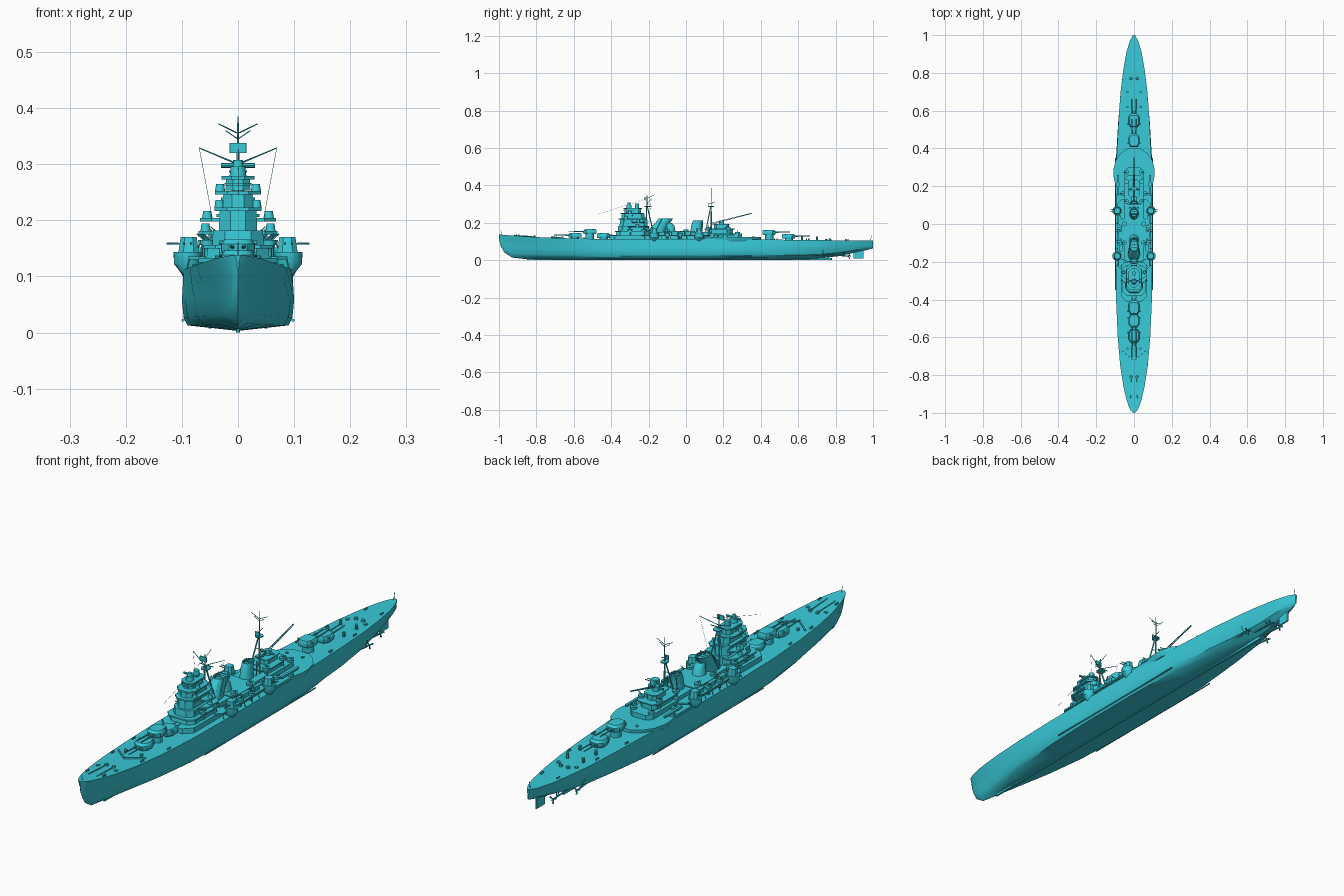
import bpy, bmesh, math
from mathutils import Vector

parts = {}


def loft(name, rings, mirror=False):
    """Skin a list of closed rings, cap both ends, collect under a part name."""
    bm = parts.setdefault(name, bmesh.new())
    for s in ((1, -1) if mirror else (1,)):
        vs = [[bm.verts.new((p[0] * s, p[1], p[2])) for p in r] for r in rings]
        n = len(vs[0])
        for a, b in zip(vs, vs[1:]):
            for i in range(n):
                bm.faces.new((a[i], a[(i + 1) % n], b[(i + 1) % n], b[i]))
        bm.faces.new(vs[0][::-1])
        bm.faces.new(vs[-1])


def oct_ring(cx, cy, hx, hy, c, z):
    q = [(hx, hy - c), (hx - c, hy), (c - hx, hy), (-hx, hy - c),
         (-hx, c - hy), (c - hx, -hy), (hx - c, -hy), (hx, c - hy)]
    return [(cx + x, cy + y, z) for x, y in q]


def block(name, y0, y1, hx, z0, z1, cx=0, c=.012, taper=1, mirror=False):
    cy, hy = (y0 + y1) / 2, (y1 - y0) / 2
    c = min(c, hx * .6, hy * .6)
    loft(name, [oct_ring(cx, cy, hx, hy, c, z0),
                oct_ring(cx, cy, hx * taper, hy * taper, c * taper, z1)], mirror)


def disc(cx, cy, z, rx, ry=None, n=16):
    ry = ry or rx
    return [(cx + rx * math.cos(math.tau * i / n), cy + ry * math.sin(math.tau * i / n), z) for i in range(n)]


def drum(name, cx, cy, z0, z1, r, r2=None, mirror=False, n=16):
    loft(name, [disc(cx, cy, z0, r, n=n), disc(cx, cy, z1, r2 or r, n=n)], mirror)


def rod(name, p, q, r, r2=None, mirror=False, n=6):
    p, q = Vector(p), Vector(q)
    d = (q - p).normalized()
    u = d.orthogonal().normalized()
    v = d.cross(u)
    ring = lambda o, k: [o + (u * math.cos(math.tau * i / n) + v * math.sin(math.tau * i / n)) * k for i in range(n)]
    loft(name, [ring(p, r), ring(q, r2 or r)], mirror)


# Hull: y, deck half-width, deck z, mid half-width, bilge half-width, keel z
stations = [(-1, .004, .138, .002, .001, .112), (-.99, .016, .137, .007, .002, .075),
            (-.97, .026, .135, .012, .005, .04), (-.93, .04, .132, .021, .009, .014),
            (-.86, .056, .127, .035, .017, .006), (-.75, .073, .121, .056, .034, .004),
            (-.6, .086, .116, .078, .06, .003), (-.42, .094, .113, .094, .082, .003),
            (-.2, .097, .112, .1, .09, .003), (.15, .097, .112, .1, .09, .003),
            (.35, .092, .111, .095, .08, .003), (.55, .082, .109, .083, .055, .004),
            (.7, .071, .107, .068, .026, .008), (.82, .056, .106, .048, .012, .022),
            (.91, .04, .105, .032, .01, .042), (.97, .022, .105, .016, .006, .055),
            (1, .005, .105, .003, .002, .064)]
rings = []
for y, hd, zd, hm, hb, zk in stations:
    h = zd - zk
    half = [(hd, zd), (hd * .55 + hm * .45, zk + h * .74), (hm, zk + h * .5),
            (hm * .7 + hb * .3, zk + h * .22), (hb, zk + h * .09)]
    rings.append([(x, y, z) for x, z in half] + [(0, y, zk)] + [(-x, y, z) for x, z in half[::-1]])
loft('hull', rings)
block('keel', -.85, .78, .004, 0, .012, c=.002)
rod('bilge_keel', (.098, -.35, .022), (.098, .35, .022), .003, mirror=True)

# Rudder, shafts, struts and screws
block('rudder', .895, .95, .003, .008, .055, c=.002)
for x, y, z in ((.022, .87, .022), (.05, .76, .024)):
    rod('propeller_shaft', (x * .9, y - .2, z + .012), (x, y, z), .003, mirror=True, n=8)
    for dx in (-.012, .012):
        rod('shaft_strut', (x, y - .02, z), (x + dx, y - .03, .06), .002, mirror=True)
    rod('propeller_hub', (x, y - .006, z), (x, y + .012, z), .004, .002, mirror=True, n=8)
    for k in range(3):
        a = math.tau * k / 3 + .5
        rod('propeller_blade', (x, y, z), (x + .016 * math.cos(a), y + .004, z + .016 * math.sin(a)), .002, .004, mirror=True, n=4)

# Aircraft deck with flared edges
flare = [(.096, .1), (.097, .2), (.109, .255), (.109, .29), (.096, .34), (.07, .375), (.035, .4)]
loft('aircraft_deck', [[(x * k, y, z) for x, y in flare] + [(-x * k, y, z) for x, y in flare[::-1]]
                       for k, z in ((.9, .1), (1, .117), (1, .123))])


# Main gun turrets: d is the facing along y
def turret(cy, z, d, lift=0):
    drum('barbette', 0, cy, .1, z, .022)
    plan = [(.016, -.034), (.029, -.018), (.03, .012), (.02, .037)]
    ring = lambda k, zz, s: [(x * k, cy - d * (yy * k + s), zz) for x, yy in plan + [(-x, yy) for x, yy in plan[::-1]]]
    loft('main_turret', [ring(.93, z, 0), ring(1, z + .007, 0), ring(1, z + .018, 0), ring(.82, z + .026, .003)])
    for x in (-.01, .01):
        rod('main_gun', (x, cy + d * .025, z + .013), (x, cy + d * .05, z + .0135), .0042, .0035, n=8)
        rod('main_gun', (x, cy + d * .05, z + .0135), (x, cy + d * .112, z + .015), .0028, .002, n=8)
    rod('turret_rangefinder', (-.034, cy - d * .018, z + .02), (.034, cy - d * .018, z + .02), .004, n=8)


for cy, z, d in ((-.595, .12, -1), (-.515, .14, -1), (-.44, .119, 1), (.445, .136, 1), (.55, .115, 1)):
    turret(cy, z, d)

# Main deckhouses and shelter decks
block('shelter_deck', -.41, .12, .07, .105, .133, c=.03)
block('shelter_deck', -.24, .13, .088, .13, .136, c=.02)
block('midship_house', -.2, .13, .05, .136, .152)
block('gallery', -.12, .03, .066, .152, .156)
block('aft_house', .1, .3, .05, .12, .142, c=.02)
block('aft_house', .12, .25, .036, .142, .165, c=.015)
block('aft_platform', .1, .26, .05, .165, .169, c=.02)
block('aft_house', .15, .23, .022, .169, .19)
block('aft_platform', .14, .235, .03, .19, .193)
drum('aft_director', 0, .19, .193, .212, .013)
rod('aft_rangefinder', (-.03, .185, .203), (.03, .185, .203), .004, n=8)
for y in (-.13, -.06, .01):
    block('deck_locker', y - .018, y + .018, .008, .136, .152, cx=.07, c=.004, mirror=True)
for i in range(8):
    y = -.22 + i * .045
    rod('deck_bracket', (.094, y, .1), (.086, y, .134), .0015, mirror=True)

# Bridge tower tiers: front y, back y, half-width, bottom, top
for y0, y1, hx, z0, z1 in ((-.375, -.19, .056, .133, .152), (-.365, -.195, .046, .152, .182),
                           (-.355, -.205, .034, .182, .218), (-.345, -.22, .027, .222, .247),
                           (-.33, -.24, .022, .253, .274)):
    block('bridge_tower', y0, y1, hx, z0, z1, c=.022, taper=.97)
for y0, y1, hx, z in ((-.38, -.2, .062, .15), (-.31, -.2, .07, .175), (-.29, -.22, .068, .198),
                      (-.36, -.21, .042, .217), (-.35, -.225, .041, .246), (-.335, -.235, .029, .273)):
    block('bridge_platform', y0, y1, hx, z, z + .006, c=.022)
for z in (.168, .206, .236, .262):
    block('bridge_window_band', -.359 + (z - .168) * .25, -.27, .047 - (z - .168) * .24, z, z + .005, c=.022)
drum('main_director', 0, -.305, .278, .296, .015, .013)
rod('main_rangefinder', (-.03, -.3, .298), (.03, -.3, .298), .0045, n=8)
drum('main_director', 0, -.305, .296, .308, .009, .007)
drum('upper_director', 0, -.262, .279, .302, .011)
for x, y, z in ((.055, -.255, .204), (.032, -.3, .252), (.058, -.26, .181), (.033, -.32, .223)):
    drum('side_director', x, y, z, z + .013, .009, .007, mirror=True, n=12)


# Funnels: rings of (y centre, z, half-width, half-length)
def funnel(name, shape):
    loft(name, [disc(0, y, z, a, b, 20) for y, z, a, b in shape])


funnel('fore_funnel', [(-.155, .15, .032, .045), (-.145, .175, .03, .043), (-.115, .212, .025, .038), (-.108, .222, .025, .038),
                       (-.108, .222, .021, .034), (-.115, .21, .02, .032)])
funnel('fore_funnel_trunk', [(-.085, .15, .026, .03), (-.085, .185, .022, .022), (-.095, .2, .018, .018)])
funnel('aft_funnel', [(.055, .15, .024, .032), (.057, .19, .021, .028), (.065, .213, .02, .027),
                      (.065, .213, .016, .023), (.063, .203, .016, .022)])
for k in (-1, 0, 1):
    rod('funnel_cap', (-.022, -.108 + k * .016, .223), (.022, -.108 + k * .016, .223), .0015)
    rod('funnel_cap', (-.018, .065 + k * .012, .214), (.018, .065 + k * .012, .214), .0015)
rod('steam_pipe', (.03, -.165, .15), (.026, -.13, .222), .003, mirror=True)
rod('steam_pipe', (.022, .085, .15), (.02, .09, .208), .0025, mirror=True)

# Foremast: tripod, yards and radar
rod('foremast', (0, -.215, .15), (0, -.208, .345), .004, .002, n=8)
rod('foremast_leg', (.024, -.175, .15), (.002, -.21, .3), .003, mirror=True)
rod('foremast_yard', (0, -.21, .3), (.069, -.185, .329), .0018, .001, mirror=True)
rod('foremast_yard', (.03, -.2, .298), (0, -.2, .298), .0018, mirror=True)
rod('foremast_yard', (0, -.208, .33), (0, -.168, .35), .001)
block('foremast_radar', -.222, -.216, .015, .32, .338, c=.001)
block('foremast_platform', -.222, -.185, .016, .285, .289)

# Mainmast: tripod, cross yards, boom
rod('mainmast', (0, .135, .15), (0, .135, .385), .004, .0012, n=8)
rod('mainmast_leg', (.024, .105, .15), (.001, .133, .29), .0028, mirror=True)
for z in (.18, .21, .24):
    k = .024 * (.29 - z) / .14
    rod('mainmast_brace', (-k, .105 + (z - .15) * .2, z), (k, .105 + (z - .15) * .2, z), .0015)
rod('mainmast_yard', (0, .135, .355), (.035, .135, .372), .0012, mirror=True)
rod('mainmast_yard', (0, .135, .345), (.022, .135, .36), .001, mirror=True)
rod('mainmast_yard', (0, .12, .3), (0, .155, .31), .0015)
block('mainmast_platform', .118, .15, .014, .285, .289)
block('mainmast_radar', .12, .124, .009, .292, .308, c=.001)
for x, z in ((.004, 0), (-.004, 0), (0, .006)):
    rod('crane_boom', (x, .14, .193 + z), (x * .4, .352, .25 + z * .3), .0014)
for i in range(12):
    t = i / 12
    rod('crane_boom', (.004, .14 + .21 * t, .193 + .057 * t), (-.004, .14 + .21 * (t + .08), .193 + .057 * (t + .08)), .001, n=4)

# Rigging
rod('rigging', (.069, -.185, .329), (.045, -.2, .2), .0005, mirror=True, n=3)
rod('rigging', (0, -.21, .33), (0, -.47, .245), .0005, n=3)

# Twin secondary mounts on flared sponsons
for y, out in ((.07, .127), (-.17, .108)):
    loft('gun_sponson', [disc(.086, y, .1, .01), disc(.09, y, .122, .024), disc(.09, y, .144, .025)], True)
    block('secondary_mount', y - .019, y + .019, .018, .144, .17, cx=.088, c=.009, taper=.8, mirror=True)
    for dy in (-.006, .006):
        if y > 0:
            rod('secondary_gun', (.095, y + dy, .158), (out, y + dy, .159), .0018, mirror=True)
        else:
            rod('secondary_gun', (.09 + dy, y, .158), (.09 + dy, y - .05, .16), .0018, mirror=True)


# Light anti-aircraft tubs
def aa_tub(x, y, z):
    drum('aa_tub', x, y, z, z + .009, .012, .013, True, 12)
    for dx in (-.003, .003):
        rod('aa_gun', (x + dx, y, z + .009), (x + dx + .012, y, z + .02), .0012, mirror=True, n=5)


for x, y, z in ((.055, -.3, .156), (.052, -.1, .156), (.052, .0, .156), (.078, -.1, .136), (.078, -.03, .136),
                (.04, .12, .169), (.04, .225, .169), (.058, -.225, .156), (.06, .16, .123), (.04, .275, .142)):
    aa_tub(x, y, z)
    drum('aa_pedestal', x, y, z - .022, z, .006, mirror=True, n=8)

# Boats, torpedo houses and catapults
for y in (-.06, .02):
    loft('boat', [[(.075 + a * k, y + t, .15 + b) for a, b in ((-.007, .006), (.007, .006), (.004, -.003), (-.004, -.003))]
                  for t, k in ((-.03, .1), (-.018, .9), (.015, 1), (.028, .4))], True)
block('catapult', .15, .26, .005, .132, .139, cx=.085, c=.002, mirror=True)
drum('catapult_base', .085, .21, .12, .132, .012, mirror=True)

# Deck fittings: breakwater, capstans, bollards, vents, anchor chains, staffs
rod('breakwater', (0, -.72, .123), (.06, -.67, .121), .004, mirror=True, n=4)
for y, z in ((-.81, .122), (.77, .105)):
    drum('capstan', .016, y, z, z + .01, .008, .006, True, 10)
    drum('deck_reel', .04, y - .02, z - .002, z + .007, .007, mirror=True, n=10)
rod('anchor_chain', (.016, -.81, .127), (.018, -.92, .132), .002, mirror=True)
for y, x, z in ((-.9, .038, .13), (-.7, .066, .119), (-.55, .078, .115), (.48, .074, .11), (.65, .062, .108), (.86, .036, .105)):
    for dy in (-.006, .006):
        drum('bollard', x, y + dy, z - .003, z + .007, .003, mirror=True, n=8)
for y in (-.66, -.37, .36, .62, .7):
    drum('deck_vent', .035, y, .1, .127, .005, .006, True, 8)
rod('bow_staff', (0, -.985, .135), (0, -.99, .16), .001)
rod('stern_staff', (0, .985, .1), (0, .992, .135), .0012)

# Turn collected parts into objects
paint = bpy.data.materials.new('paint')
paint.diffuse_color = (.04, .6, .7, 1)
for name, bm in parts.items():
    bmesh.ops.recalc_face_normals(bm, faces=bm.faces)
    me = bpy.data.meshes.new(name)
    bm.to_mesh(me)
    bm.free()
    me.materials.append(paint)
    ob = bpy.data.objects.new(name, me)
    bpy.context.collection.objects.link(ob)
    ob.select_set(True)
    bpy.context.view_layer.objects.active = ob
bpy.ops.object.shade_smooth_by_angle(angle=math.radians(35))
